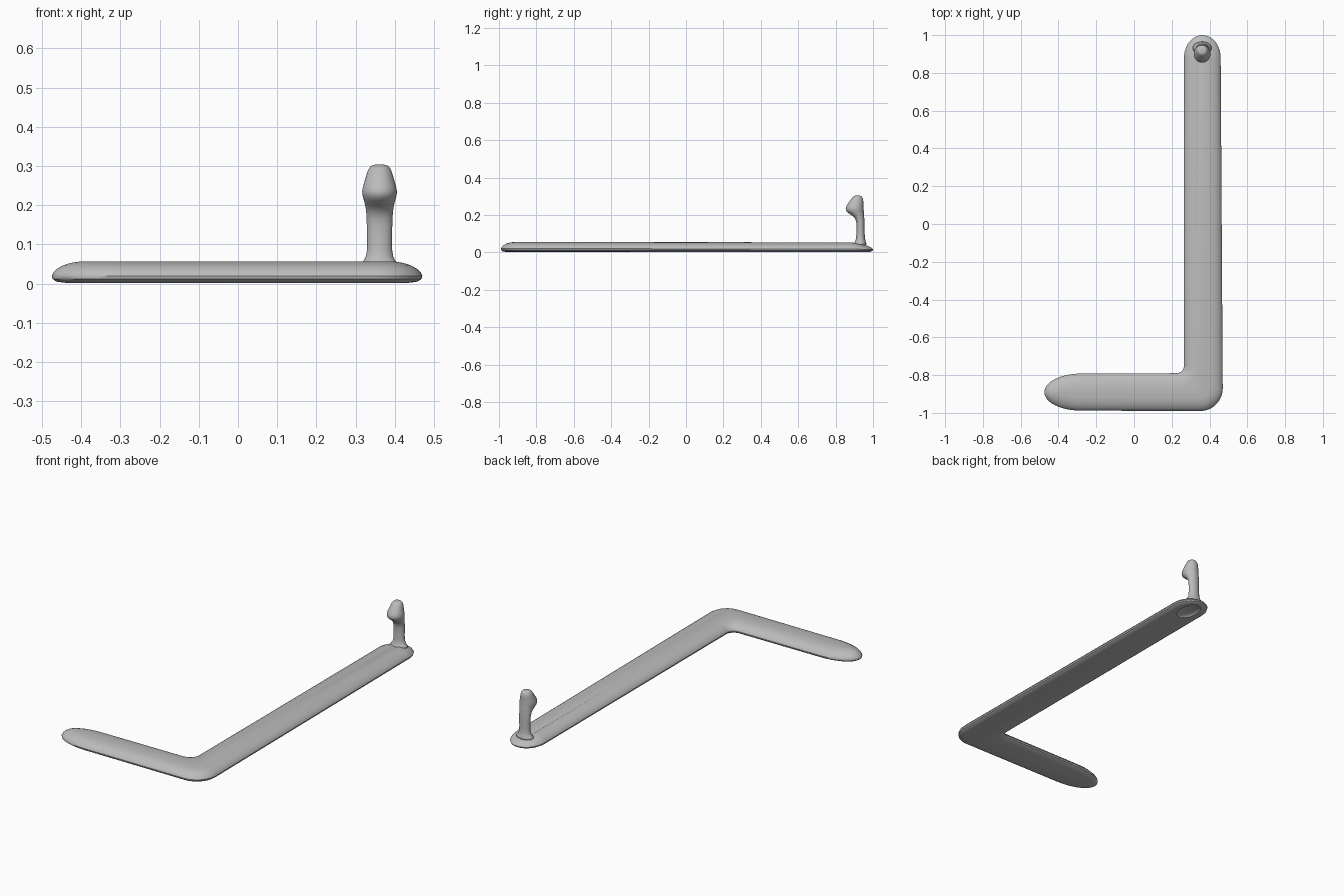
import bpy, bmesh
from math import cos, sin, radians, pi

cube = bpy.data.objects.get("Cube")
if cube:
    bpy.data.objects.remove(cube, do_unlink=True)

grey = bpy.data.materials.new("light grey")
grey.use_nodes = True
color = (0.5, 0.5, 0.5, 1)
grey.diffuse_color = color
bsdf = grey.node_tree.nodes["Principled BSDF"]
bsdf.inputs["Base Color"].default_value = color
bsdf.inputs["Roughness"].default_value = 0.7


def arc(cx, cy, rx, ry, start, end, steps):
    angles = [radians(start + (end - start) * i / steps) for i in range(steps + 1)]
    return [(cx + rx * cos(a), cy + ry * sin(a)) for a in angles]


def outline(d):
    """L-shaped outline, counterclockwise, moved inward by d."""
    return (arc(0.362, 0.88, 0.097 - d, 0.12 - d, 0, 180, 24)
            + arc(0.225, -0.75, 0.04 + d, 0.04 + d, 0, -90, 8)
            + arc(-0.28, -0.89, 0.195 - d, 0.098 - d, 90, 270, 24)
            + arc(0.35, -0.87, 0.12 - d, 0.12 - d, 270, 360, 12))


def loft(name, rings):
    """Skin a stack of equal rings and close both ends."""
    bm = bmesh.new()
    loops = [[bm.verts.new(p) for p in ring] for ring in rings]
    for low, high in zip(loops, loops[1:]):
        for i in range(len(low)):
            j = (i + 1) % len(low)
            bm.faces.new((low[i], low[j], high[j], high[i]))
    bm.faces.new(loops[0][::-1])
    bm.faces.new(loops[-1])
    bmesh.ops.recalc_face_normals(bm, faces=bm.faces)
    mesh = bpy.data.meshes.new(name)
    bm.to_mesh(mesh)
    bm.free()
    mesh.materials.append(grey)
    obj = bpy.data.objects.new(name, mesh)
    bpy.context.collection.objects.link(obj)
    return obj


def smooth(obj, angle):
    bpy.ops.object.select_all(action='DESELECT')
    obj.select_set(True)
    bpy.context.view_layer.objects.active = obj
    bpy.ops.object.shade_smooth_by_angle(angle=radians(angle))


# Flat L-shaped base with a pillowed edge, thinner at the back tip
edge = [(0.035, 0.002), (0.012, 0.005), (0.002, 0.012), (0, 0.02), (0.004, 0.028),
        (0.014, 0.038), (0.03, 0.047), (0.05, 0.053), (0.07, 0.056)]


def thin(y, z):
    return z * (1 - 0.25 * min(1, max(0, (y - 0.86) / 0.12)))


base = loft("base", [[(x, y, thin(y, z)) for x, y in outline(d)] for d, z in edge])

# Shallow oval dimple under the post
bpy.ops.mesh.primitive_uv_sphere_add(segments=32, ring_count=16, location=(0.362, 0.89, 0))
cutter = bpy.context.object
cutter.name = "dimple_cutter"
cutter.scale = (0.05, 0.08, 0.015)
cutter.hide_render = True
cut = base.modifiers.new("dimple", 'BOOLEAN')
cut.operation = 'DIFFERENCE'
cut.solver = 'EXACT'
cut.object = cutter
bpy.context.view_layer.objects.active = base
bpy.ops.object.modifier_apply(modifier=cut.name)
bpy.data.objects.remove(cutter, do_unlink=True)
smooth(base, 40)

# Post with a flared foot and a knob leaning forward: height, y, half width, half depth
sections = [(0.035, 0.93, 0.06, 0.04), (0.053, 0.932, 0.046, 0.032),
            (0.065, 0.933, 0.034, 0.025), (0.10, 0.933, 0.031, 0.022),
            (0.15, 0.934, 0.033, 0.021), (0.185, 0.93, 0.034, 0.023),
            (0.205, 0.914, 0.038, 0.039), (0.22, 0.903, 0.043, 0.048),
            (0.235, 0.901, 0.046, 0.049), (0.25, 0.903, 0.042, 0.046),
            (0.27, 0.91, 0.036, 0.039), (0.288, 0.916, 0.031, 0.031),
            (0.30, 0.917, 0.024, 0.023), (0.304, 0.917, 0.014, 0.013)]
post = loft("post", [[(x, y, z) for x, y in arc(0.361, cy, rx, ry, 0, 345, 23)]
                     for z, cy, rx, ry in sections])
rounding = post.modifiers.new("rounding", 'SUBSURF')
rounding.levels = rounding.render_levels = 1
smooth(post, 80)
